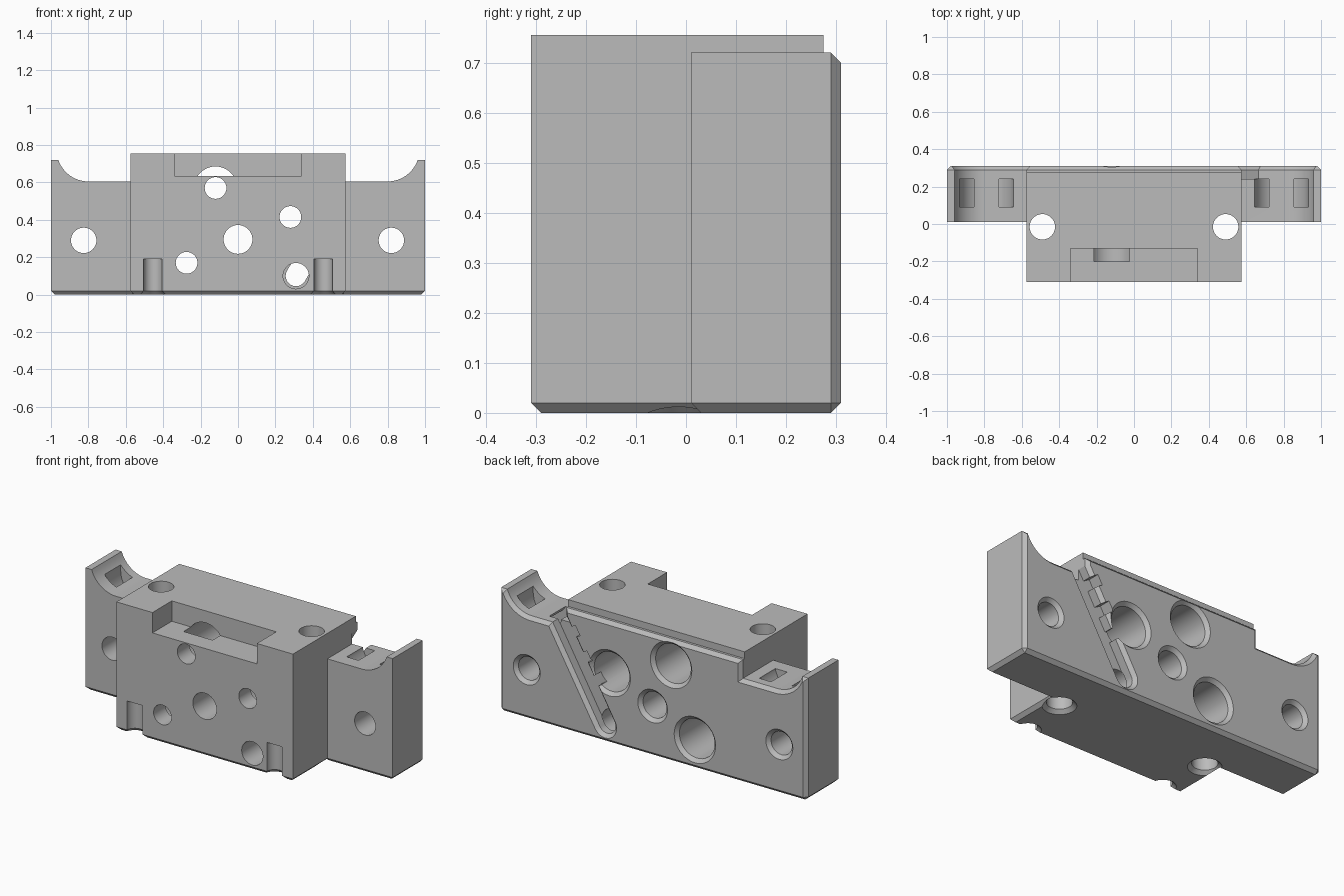
import bpy, bmesh, math
from mathutils import Vector

if "Cube" in bpy.data.objects:
    bpy.data.objects.remove(bpy.data.objects["Cube"])

grey = bpy.data.materials.new("plain grey")
grey.use_nodes = True
grey.diffuse_color = (0.5, 0.5, 0.5, 1)
grey.node_tree.nodes["Principled BSDF"].inputs["Base Color"].default_value = (0.5, 0.5, 0.5, 1)

CHAMFER = 0.02
BACK, FRONT, WING_FRONT = 0.31, -0.31, 0.01
HALF = 0.575        # half width of the central block


def loft(name, levels, axis="y", chamfer_edge=None):
    """Join equal outlines [(depth, points)] into a closed solid along an axis."""
    bm = bmesh.new()
    rings = []
    for d, pts in levels:
        rings.append([bm.verts.new((u, d, v) if axis == "y" else (u, v, d)) for u, v in pts])
    n = len(rings[0])
    for a, b in zip(rings, rings[1:]):
        for i in range(n):
            j = (i + 1) % n
            bm.faces.new((a[i], a[j], b[j], b[i]))
    bm.faces.new(rings[0])
    bm.faces.new(rings[-1])
    bmesh.ops.recalc_face_normals(bm, faces=bm.faces)
    if chamfer_edge:
        edges = [e for e in bm.edges if chamfer_edge(*[v.co for v in e.verts])]
        bmesh.ops.bevel(bm, geom=edges, offset=CHAMFER, segments=1,
                        affect="EDGES", clamp_overlap=True)
    mesh = bpy.data.meshes.new(name)
    bm.to_mesh(mesh)
    bm.free()
    mesh.materials.append(grey)
    ob = bpy.data.objects.new(name, mesh)
    bpy.context.collection.objects.link(ob)
    return ob


def stadium(u, v, r, length=0.0, angle=0.0, steps=20):
    """Round outline, stretched along an angle when a length is given."""
    pts = []
    for end, start in ((length, -90), (0.0, 90)):
        for i in range(steps + 1 if length else steps):
            a = angle + math.radians(start + 180 * i / steps)
            pts.append((u + end * math.cos(angle) + r * math.cos(a),
                        v + end * math.sin(angle) + r * math.sin(a)))
    return pts


def rect(u0, u1, v0, v1):
    return [(u0, v0), (u1, v0), (u1, v1), (u0, v1)]


def combine(target, tool, operation="DIFFERENCE"):
    tool.hide_render = True
    mod = target.modifiers.new("combine", "BOOLEAN")
    mod.operation, mod.solver, mod.object = operation, "EXACT", tool
    bpy.context.view_layer.objects.active = target
    bpy.ops.object.modifier_apply(modifier=mod.name)
    bpy.data.objects.remove(tool)


def cut(levels, axis="y"):
    combine(body, loft("cutter", levels, axis))


# Winged back plate: concave arcs rise to a horn at each end
half_outline = [(HALF, 0.715), (HALF, 0.605)]
arc_x, arc_z, arc_r = 0.8, 0.775, 0.17
for i in range(13):
    a = math.radians(-90 + 71 * i / 12)
    half_outline.append((arc_x + arc_r * math.cos(a), arc_z + arc_r * math.sin(a)))
half_outline += [(1, 0.72), (1, 0)]
outline = half_outline + [(-x, z) for x, z in reversed(half_outline)]
body = loft("mounting_block", [(WING_FRONT, outline), (BACK, outline)],
            chamfer_edge=lambda p, q: min(p.y, q.y) > BACK - 0.001 or max(p.z, q.z) < 0.001)

# Central block, with chamfered foot
foot = rect(-HALF, HALF, 0, 0.755)
block = loft("central_block", [(FRONT, foot), (0.275, foot)],
             chamfer_edge=lambda p, q: max(p.z, q.z) < 0.001 and min(p.y, q.y) < 0)
combine(body, block, "UNION")

# Pocket in the top front edge
pocket = rect(-0.34, 0.34, 0.635, 0.9)
cut([(-0.5, pocket), (-0.13, pocket)])

# Stepped bores: narrow at the front, wide at the back
for x, z in ((-0.12, 0.57), (0.28, 0.415), (-0.275, 0.17)):
    steps = [(-0.4, 0.058), (-0.2, 0.058), (-0.2, 0.115), (BACK - CHAMFER, 0.115),
             (BACK, 0.135), (0.4, 0.135)]
    cut([(y, stadium(x, z, r)) for y, r in steps])

# Plain bores, chamfered at the back
for x, z, r in ((0, 0.295, 0.077), (-0.825, 0.29, 0.068), (0.82, 0.29, 0.068)):
    steps = [(-0.4, r), (BACK - CHAMFER, r), (BACK, r + CHAMFER), (0.4, r + CHAMFER)]
    cut([(y, stadium(x, z, r)) for y, r in steps])

# Diagonal channel across the back, with a bore at its lower end
SLOPE = math.radians(60)
FLOOR = 0.24
low = Vector((0.31, 0.1))
bore = stadium(low.x, low.y, 0.069)
cut([(-0.4, bore), (FLOOR + 0.005, bore)])
channel = [(FLOOR, 0.055), (BACK - CHAMFER, 0.055), (BACK, 0.075), (0.4, 0.075)]
cut([(y, stadium(low.x, low.y, r, 0.95, SLOPE)) for y, r in channel])

# Small notches in the channel wall
along = Vector((math.cos(SLOPE), math.sin(SLOPE)))
side = Vector((-along.y, along.x))
for t in (0.24, 0.38, 0.53):
    notch = [tuple(low + along * (t + a) + side * s)
             for a, s in ((-0.03, 0), (0.03, 0), (0.03, 0.1), (-0.03, 0.1))]
    cut([(FLOOR, notch), (0.4, notch)])

for s in (-1, 1):
    # Vertical bolt holes, countersunk below
    steps = [(-0.1, 0.09), (0, 0.09), (CHAMFER, 0.068), (0.9, 0.068)]
    cut([(z, stadium(s * 0.49, -0.015, r)) for z, r in steps], "z")

    # Short round grooves at the front foot
    steps = [(-0.1, 0.07), (0, 0.07), (CHAMFER, 0.05), (0.19, 0.05)]
    cut([(z, stadium(s * 0.455, FRONT, r)) for z, r in steps], "z")

    # Curved tie tunnel under each saddle
    ring = []
    for r, order in ((0.145, 1), (0.07, -1)):
        arc = [(s * 0.787 + r * math.cos(math.radians(a)), 0.63 + r * math.sin(math.radians(a)))
               for a in range(180, 361, 15)]
        ends = [(arc[0][0], 0.8)] + arc + [(arc[-1][0], 0.8)]
        ring += ends[::order]
    cut([(0.09, ring), (0.24, ring)])

bpy.ops.object.select_all(action="DESELECT")
body.select_set(True)
bpy.context.view_layer.objects.active = body
bpy.ops.object.shade_smooth_by_angle(angle=math.radians(30))
